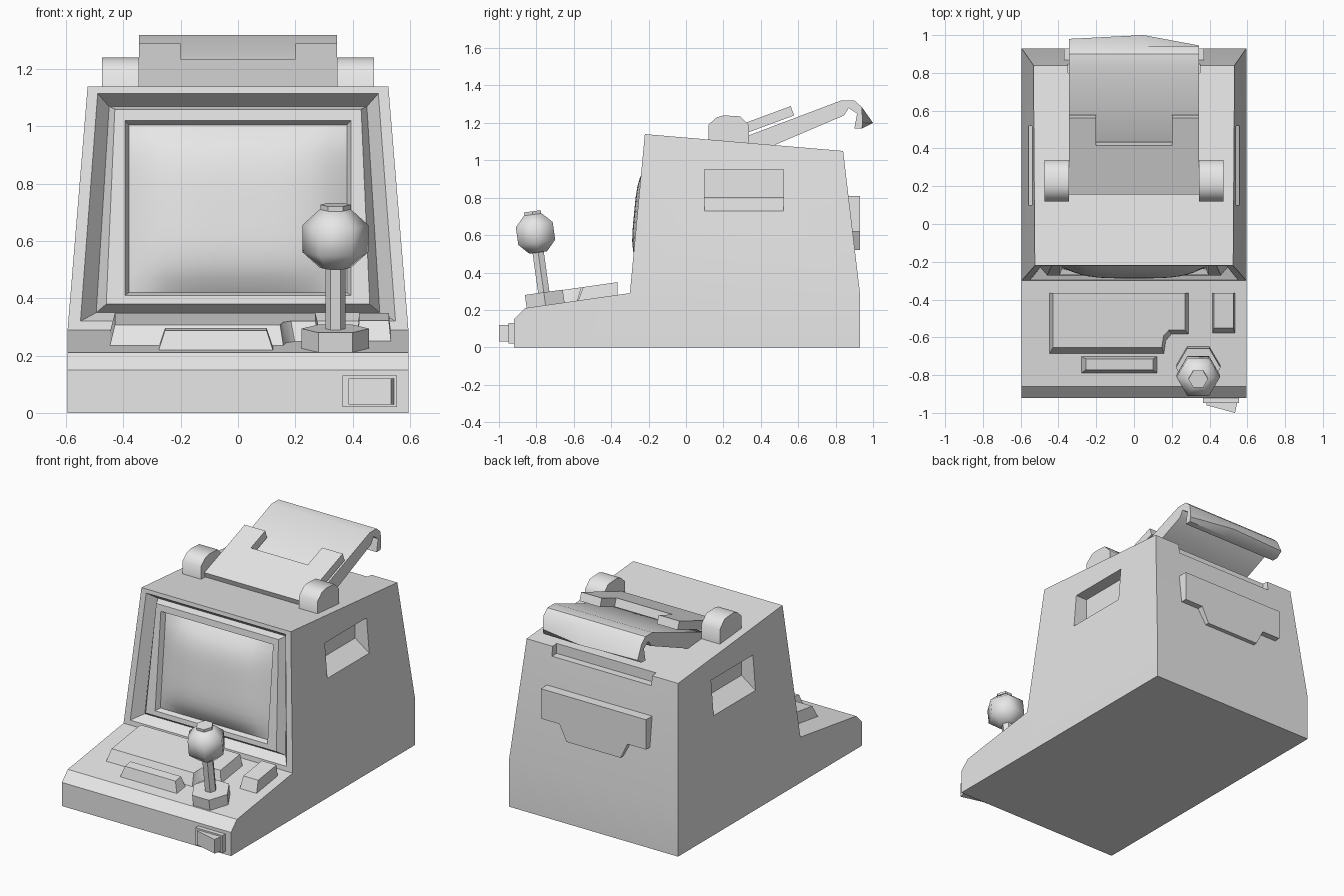
import bpy, bmesh
from math import radians, cos, sin, pi
from mathutils import Matrix, Vector

old = bpy.data.objects.get("Cube")
if old:
    bpy.data.objects.remove(old, do_unlink=True)

grey = bpy.data.materials.new("plain_grey")
grey.use_nodes = True
GREY = (0.8, 0.8, 0.8, 1)
grey.diffuse_color = GREY
for node in grey.node_tree.nodes:
    if node.type == 'BSDF_PRINCIPLED':
        node.inputs["Base Color"].default_value = GREY


def finish(name, bm, angle=30):
    bmesh.ops.recalc_face_normals(bm, faces=bm.faces[:])
    mesh = bpy.data.meshes.new(name)
    bm.to_mesh(mesh)
    bm.free()
    mesh.materials.append(grey)
    ob = bpy.data.objects.new(name, mesh)
    bpy.context.collection.objects.link(ob)
    smooth(ob, angle)
    return ob


def smooth(ob, angle):
    bpy.ops.object.select_all(action='DESELECT')
    ob.select_set(True)
    bpy.context.view_layer.objects.active = ob
    bpy.ops.object.shade_smooth_by_angle(angle=radians(angle))


def bridge(bm, a, b):
    n = len(a)
    for i in range(n):
        j = (i + 1) % n
        bm.faces.new((a[i], a[j], b[j], b[i]))


def loft(name, loops, angle=30):
    """Join matching loops of points into a capped solid."""
    bm = bmesh.new()
    rings = [[bm.verts.new(p) for p in loop] for loop in loops]
    for a, b in zip(rings, rings[1:]):
        bridge(bm, a, b)
    bm.faces.new(rings[0])
    bm.faces.new(rings[-1])
    return finish(name, bm, angle)


def prism_x(name, profile, x0, x1, angle=30):
    return loft(name, [[(x, y, z) for y, z in profile] for x in (x0, x1)], angle)


def half_width(z):
    return 0.595 - 0.07 * max(0, z - 0.29) / 0.85


def face_y(z):
    return -0.30 + 0.08 * (z - 0.29) / 0.85


def deck_z(y):
    return 0.21 + 0.143 * (y + 0.86)


# Cabinet body with a stepped screen surround in its front
side = [(-0.92, 0), (0.93, 0), (0.93, 0.29), (0.84, 1.05),
        (-0.22, 1.14), (-0.30, 0.29), (-0.86, 0.21), (-0.92, 0.15)]
bm = bmesh.new()
L, R = [[bm.verts.new((s * half_width(z), y, z)) for y, z in side] for s in (1, -1)]
for i in range(8):
    if i != 4:
        j = (i + 1) % 8
        bm.faces.new((L[i], L[j], R[j], R[i]))
for V in (L, R):
    bm.faces.new([V[i] for i in (0, 1, 2, 5, 6, 7)])
    bm.faces.new(V[2:6])
ring = [R[4], L[4], L[5], R[5]]
# top half width, top height, bottom half width, bottom height, depth
for tw, tz, bw, bz, d in [(0.49, 1.115, 0.55, 0.32, 0), (0.45, 1.07, 0.495, 0.35, 0.065),
                          (0.43, 1.06, 0.46, 0.38, 0.02), (0.395, 1.02, 0.395, 0.41, 0.02),
                          (0.38, 1.005, 0.38, 0.42, 0.053)]:
    new = [bm.verts.new((x, face_y(z) + d, z))
           for x, z in ((-tw, tz), (tw, tz), (bw, bz), (-bw, bz))]
    bridge(bm, ring, new)
    ring = new
bm.faces.new(ring)
body = finish("cabinet_body", bm)

# Side hand holds and the notch at the top of the back
grip = [(0.65, 0.95), (0.46, 0.95), (0.46, 0.80), (0.559, 0.73), (0.65, 0.73)]
cutters = [loft("grip_cutter", [[(s * x, y, z) for x, z in grip] for y in (0.10, 0.52)])
           for s in (1, -1)]
cutters.append(prism_x("notch_cutter", [(0.80, 0.99), (1, 0.99), (1, 1.3), (0.80, 1.3)],
                       -0.35, 0.35))
for cutter in cutters:
    cutter.hide_render = True
    mod = body.modifiers.new("cut", 'BOOLEAN')
    mod.operation = 'DIFFERENCE'
    mod.solver = 'EXACT'
    mod.object = cutter
    bpy.ops.object.select_all(action='DESELECT')
    bpy.context.view_layer.objects.active = body
    body.select_set(True)
    bpy.ops.object.modifier_move_to_index(modifier=mod.name, index=0)
    bpy.ops.object.modifier_apply(modifier=mod.name)
    bpy.data.objects.remove(cutter, do_unlink=True)
smooth(body, 40)

# Bulging screen
bm = bmesh.new()
bmesh.ops.create_grid(bm, x_segments=12, y_segments=12, size=1)
for v in bm.verts:
    a, b = v.co.x, v.co.y
    z = 0.7125 + 0.2925 * b
    v.co = (0.38 * a, face_y(z) + 0.05 - 0.068 * (1 - a ** 4) * (1 - b ** 4), z)
bmesh.ops.reverse_faces(bm, faces=bm.faces[:])
screen = finish("screen", bm, 60)
if screen.data.polygons[0].normal.y > 0:
    screen.data.flip_normals()


# Raised parts on the control deck
def deck_block(name, outline, height, inset, front_inset, back_inset=0):
    xs, ys = zip(*outline)
    cx, hw = (min(xs) + max(xs)) / 2, (max(xs) - min(xs)) / 2
    y0, y1 = min(ys), max(ys)
    low = [(x, y, deck_z(y) - 0.01) for x, y in outline]
    top = []
    for x, y in outline:
        t = (y - y0) / (y1 - y0)
        ty = y0 + front_inset + t * (y1 - y0 - front_inset - back_inset)
        top.append((cx + (x - cx) * (1 - inset / hw), ty, deck_z(ty) + height))
    return loft(name, [low, top], 40)


def rect(x0, x1, y0, y1):
    return [(x0, y0), (x1, y0), (x1, y1), (x0, y1)]


deck_block("control_panel", [(-0.45, -0.69), (0.16, -0.69), (0.17, -0.62), (0.20, -0.585),
                             (0.29, -0.585), (0.29, -0.365), (-0.45, -0.365)],
           0.068, 0.02, 0.035)
deck_block("deck_bar", rect(-0.28, 0.125, -0.79, -0.70), 0.065, 0.025, 0.018, 0.015)
deck_block("deck_button", rect(0.415, 0.535, -0.58, -0.365), 0.068, 0.008, 0.03)

# Leaning six-sided joystick
lean = Matrix.Translation((0.34, -0.75, 0.22)) @ Matrix.Rotation(radians(8), 4, 'X')


def turned(name, profile, angle=30):
    loops = [[lean @ Vector((r * cos(i * pi / 3), r * sin(i * pi / 3), h)) for i in range(6)]
             for r, h in profile]
    return loft(name, loops, angle)


turned("joystick_base", [(0.118, -0.01), (0.118, 0.075)])
turned("joystick_stick", [(0.035, 0.06), (0.035, 0.32)])
turned("joystick_ball", [(0.055, 0.29), (0.115, 0.345), (0.115, 0.44), (0.055, 0.495)], 65)
turned("joystick_cap", [(0.052, 0.48), (0.052, 0.512)])

# Switch on the lower front
loft("switch_frame", [[(x, y, z) for x, z in rect(0.365, 0.555, 0.02, 0.13)]
                      for y in (-0.90, -0.948)])
rocker = [(0.385, -0.94), (0.385, -0.96), (0.535, -1.0), (0.547, -0.94)]
loft("switch_rocker", [[(x, y, z) for x, y in rocker] for z in (0.03, 0.12)])

# Plate on the back
plate = [(-0.37, 0.81), (0.37, 0.81), (0.37, 0.62), (0.24, 0.62),
         (0.19, 0.52), (-0.19, 0.52), (-0.24, 0.62), (-0.37, 0.62)]
loft("back_plate", [[(x, y, z) for x, z in plate] for y in (0.85, 0.93)])

# Open lid with a hooked, slightly skewed lip
loops = []
for x, tip in ((-0.345, 0.98), (0.05, 1.0), (0.345, 0.945)):
    lid = [(0.25, 1.07), (0.30, 1.12), (0.83, 1.32), (0.90, 1.32), (0.94, 1.285),
           (tip, 1.20), (0.94, 1.17), (0.90, 1.17), (0.915, 1.25), (0.87, 1.28),
           (0.845, 1.24), (0.47, 1.08)]
    loops.append([(x, y, z) for y, z in lid])
loft("lid", loops, 40)

# Notched plate over the lid
fork = [(-0.345, 0.155), (0.345, 0.155), (0.345, 0.56), (0.20, 0.56),
        (0.20, 0.415), (-0.20, 0.415), (-0.20, 0.56), (-0.345, 0.56)]
loft("lid_plate", [[(x, y + dy, 1.14 + 0.37 * (y - 0.155) + dz) for x, y in fork]
                   for dy, dz in ((0, 0), (0.018, -0.05))])

# Hinge blocks either side of the lid
hinge = [(0.12, 1.08), (0.12, 1.19), (0.165, 1.23), (0.20, 1.24),
         (0.29, 1.235), (0.338, 1.185), (0.338, 1.07)]
for s, label in ((1, "left"), (-1, "right")):
    prism_x(label + "_hinge", hinge, s * 0.345, s * 0.475, 50)
